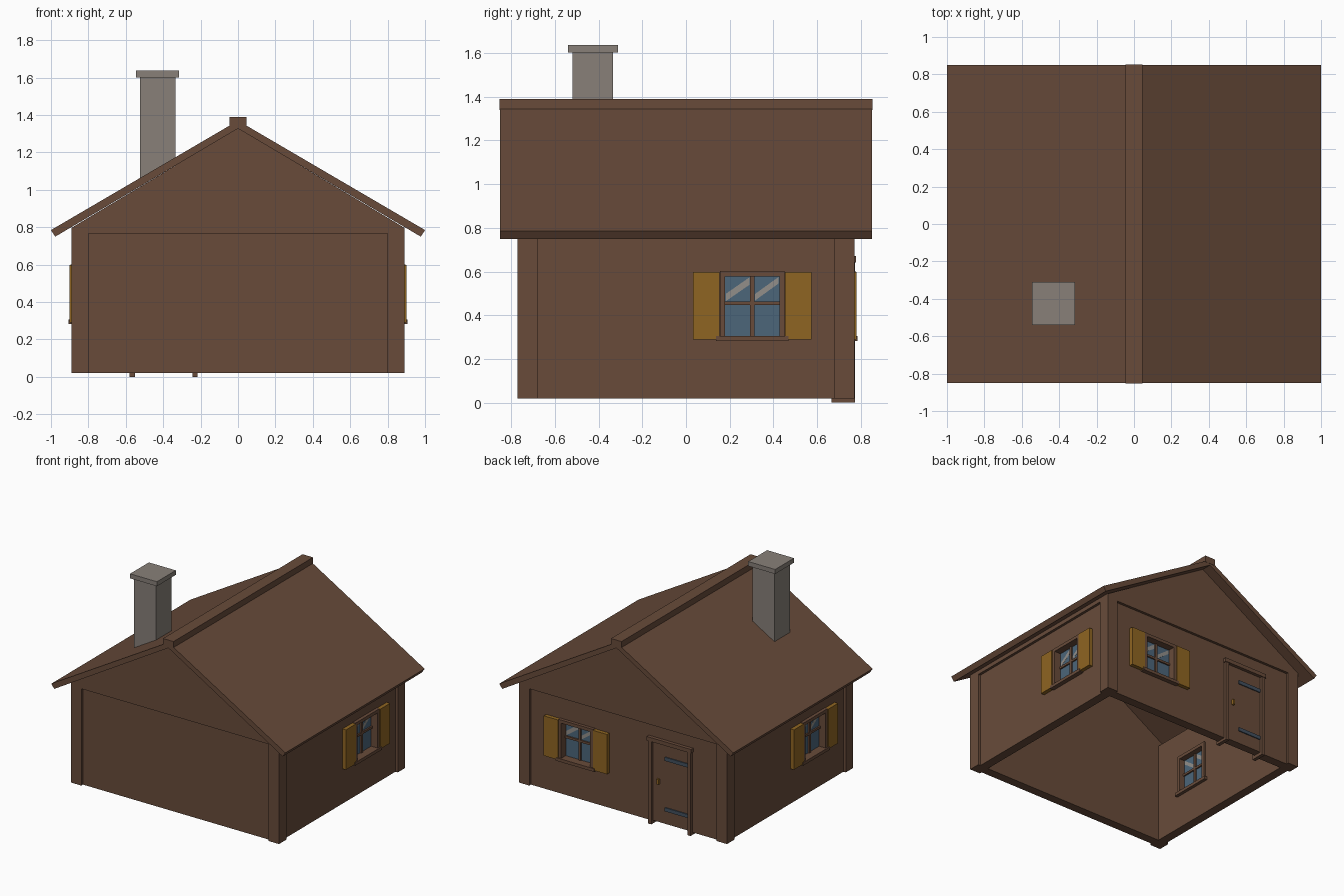
import bpy, bmesh, math
from mathutils import Matrix

if "Cube" in bpy.data.objects:
    bpy.data.objects.remove(bpy.data.objects["Cube"])


def material(name, rgb):
    m = bpy.data.materials.new(name)
    lin = [(c / 255 / 12.92) if c < 11 else ((c / 255 + 0.055) / 1.055) ** 2.4 for c in rgb]
    m.diffuse_color = (*lin, 1)
    m.use_nodes = True
    m.node_tree.nodes["Principled BSDF"].inputs["Base Color"].default_value = m.diffuse_color
    return m


WOOD = material("brown_wood", (104, 75, 58))
STONE = material("grey_stone", (136, 128, 121))
OCHRE = material("ochre_paint", (143, 101, 34))
GLASS = material("blue_glass", (76, 102, 122))
SHINE = material("pale_reflection", (146, 143, 138))
IRON = material("blue_iron", (66, 80, 94))


def add_box(bm, x0, x1, y0, y1, z0, z1):
    mat = Matrix.Translation(((x0 + x1) / 2, (y0 + y1) / 2, (z0 + z1) / 2)) @ \
        Matrix.Diagonal((abs(x1 - x0), abs(y1 - y0), abs(z1 - z0), 1))
    bmesh.ops.create_cube(bm, size=1, matrix=mat)


def add_prism(bm, profile, y0, y1):
    """Extrude an (x, z) profile along y."""
    face = bm.faces.new([bm.verts.new((x, y0, z)) for x, z in profile])
    ext = bmesh.ops.extrude_face_region(bm, geom=[face])
    for v in ext["geom"]:
        if isinstance(v, bmesh.types.BMVert):
            v.co.y = y1


def finish(name, bm, mat, place=None):
    bmesh.ops.recalc_face_normals(bm, faces=bm.faces)
    me = bpy.data.meshes.new(name)
    bm.to_mesh(me)
    bm.free()
    me.materials.append(mat)
    ob = bpy.data.objects.new(name, me)
    if place:
        ob.matrix_world = place
    bpy.context.collection.objects.link(ob)


def boxes(name, mat, items, place=None):
    bm = bmesh.new()
    for b in items:
        add_box(bm, *b)
    finish(name, bm, mat, place)


def prisms(name, mat, items, place=None):
    bm = bmesh.new()
    for p in items:
        add_prism(bm, *p)
    finish(name, bm, mat, place)


def side(x, y, angle):
    """Wall frame: local x along the wall, local y outward, origin on the outer face."""
    return Matrix.Translation((x, y, 0)) @ Matrix.Rotation(math.radians(angle), 4, 'Z')


def wall(name, half, openings, place):
    """Wall slab split into pieces around its openings (x0, x1, z0, z1)."""
    items, x = [], -half
    for x0, x1, z0, z1 in sorted(openings):
        items.append((x, x0, -0.07, 0, 0.02, 0.8))
        if z0 > 0.02:
            items.append((x0, x1, -0.07, 0, 0.02, z0))
        items.append((x0, x1, -0.07, 0, z1, 0.8))
        x = x1
    items.append((x, half, -0.07, 0, 0.02, 0.8))
    boxes(name, WOOD, items, place)


def window(name, place):
    # frame and glazing bars
    boxes(name + "_frame", WOOD, [
        (-0.148, -0.124, -0.085, 0.025, 0.29, 0.602),
        (0.124, 0.148, -0.085, 0.025, 0.29, 0.602),
        (-0.124, 0.124, -0.085, 0.025, 0.577, 0.602),
        (-0.01, 0.01, -0.05, -0.02, 0.3, 0.58),
        (-0.124, 0.124, -0.05, -0.02, 0.447, 0.464)], place)
    boxes(name + "_sill", WOOD, [(-0.165, 0.165, -0.095, 0.035, 0.282, 0.306)], place)
    # glass with diagonal reflections
    boxes(name + "_glass", GLASS, [(-0.126, 0.126, -0.039, -0.031, 0.3, 0.58)], place)
    bands = []
    for s0, z0, s1, z1, t in ((-0.12, 0.465, -0.012, 0.54, 0.034),
                              (0.012, 0.467, 0.12, 0.545, 0.03)):
        bands.append(([(-s0, z0), (-s1, z1), (-s1, z1 + t), (-s0, z0 + t)], -0.040, -0.030))
    prisms(name + "_reflections", SHINE, bands, place)
    # open shutters
    boxes(name + "_shutters", OCHRE, [
        (-0.27, -0.15, 0, 0.03, 0.29, 0.598),
        (0.15, 0.27, 0, 0.03, 0.29, 0.598)], place)


RIGHT, LEFT = side(0.87, 0, -90), side(-0.87, 0, 90)
BACK, FRONT = side(0, 0.75, 0), side(0, -0.75, 180)

# walls
HOLE = (-0.135, 0.135, 0.295, 0.59)
def hole_at(c):
    return (HOLE[0] + c, HOLE[1] + c, HOLE[2], HOLE[3])

wall("right_wall", 0.69, [hole_at(-0.3)], RIGHT)
wall("left_wall", 0.69, [hole_at(-0.3)], LEFT)
wall("back_wall", 0.81, [hole_at(0.4), (-0.565, -0.23, 0.02, 0.65)], BACK)
wall("front_wall", 0.81, [], FRONT)

# corner posts and top beams
boxes("corner_posts", WOOD, [(sx * 0.80, sx * 0.89, sy * 0.68, sy * 0.77, 0.02, 0.8)
                             for sx in (-1, 1) for sy in (-1, 1)])
boxes("top_beams", WOOD,
      [(-0.8, 0.8, s * 0.685, s * 0.77, 0.768, 0.803) for s in (-1, 1)] +
      [(s * 0.805, s * 0.89, -0.68, 0.68, 0.768, 0.8) for s in (-1, 1)])

# gables
tri = [(-0.89, 0.797), (0.89, 0.797), (0, 1.33)]
prisms("gables", WOOD, [(tri, s * 0.68, s * 0.77) for s in (-1, 1)])

# roof and ridge
prisms("roof", WOOD, [([(0, 1.37), (1.0, 0.785), (0.977, 0.75), (0, 1.328),
                        (-0.977, 0.75), (-1.0, 0.785)], -0.85, 0.85)])
boxes("ridge_beam", WOOD, [(-0.045, 0.045, -0.852, 0.852, 1.34, 1.39)])

# chimney, its foot cut to the roof slope
prisms("chimney", STONE, [([(-0.523, 1.04), (-0.335, 1.15), (-0.335, 1.61), (-0.523, 1.61)],
                           -0.52, -0.333)])
boxes("chimney_cap", STONE, [(-0.545, -0.315, -0.54, -0.31, 1.602, 1.637)])

# windows
window("right_window", RIGHT @ Matrix.Translation((-0.303, 0, 0)))
window("left_window", LEFT @ Matrix.Translation((-0.303, 0, 0)))
window("back_window", BACK @ Matrix.Translation((0.4, 0, 0)))

# door, local origin at its centre
DOOR = BACK @ Matrix.Translation((-0.398, 0, 0))
boxes("door_frame", WOOD, [
    (-0.182, -0.154, -0.085, 0.022, 0, 0.645),
    (0.154, 0.182, -0.085, 0.022, 0, 0.645),
    (-0.19, 0.19, -0.085, 0.027, 0.642, 0.672)], DOOR)
boxes("door_panel", WOOD, [(-0.155, 0.155, -0.06, 0.002, 0.025, 0.643)], DOOR)
boxes("door_hinges", IRON, [(-0.15, 0.05, 0, 0.01, z, z + 0.028) for z in (0.125, 0.515)], DOOR)
boxes("door_handle", OCHRE, [(0.095, 0.113, 0, 0.02, 0.32, 0.36)], DOOR)
